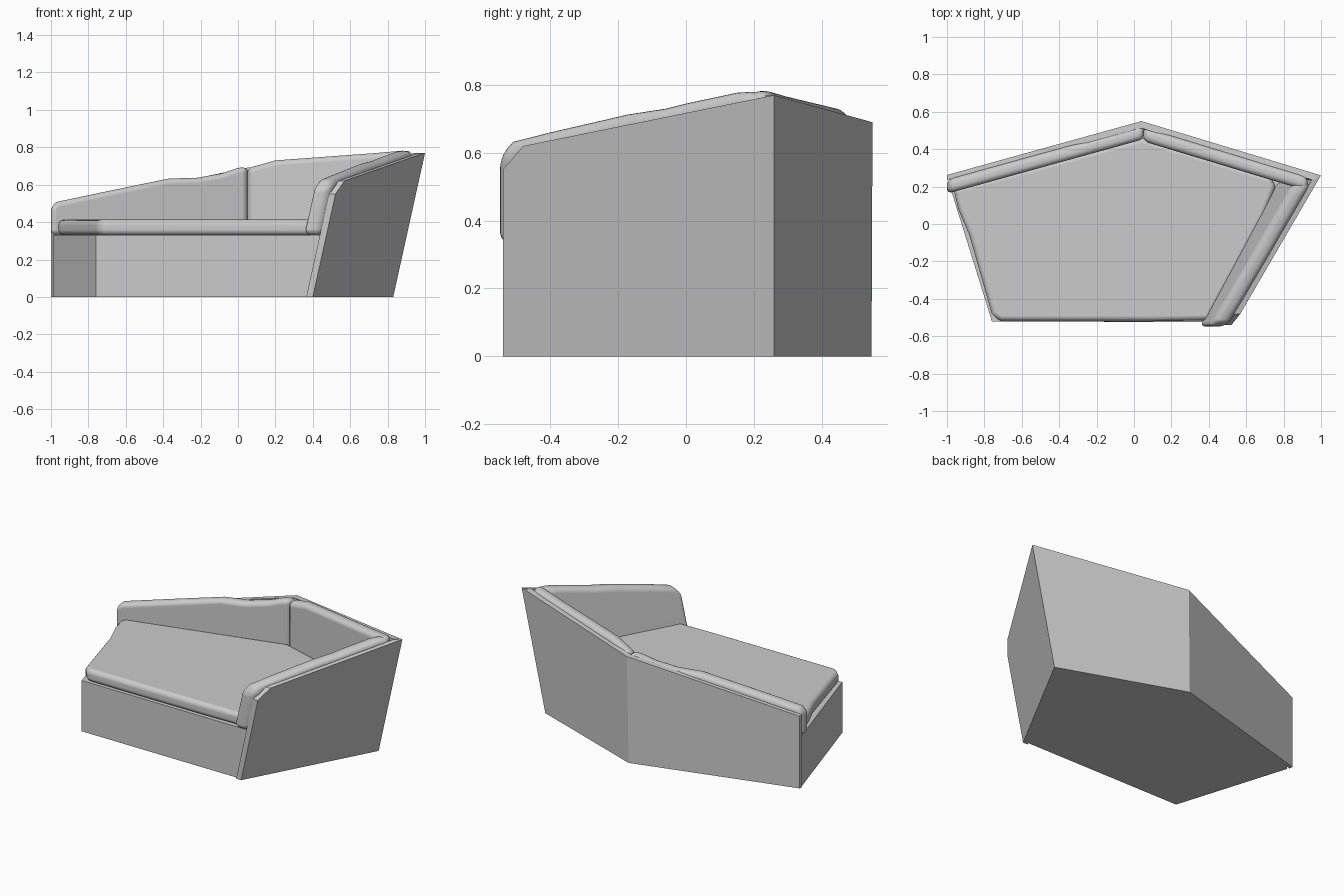
import bpy, bmesh

if "Cube" in bpy.data.objects:
    bpy.data.objects.remove(bpy.data.objects["Cube"])


def loft(name, ring_a, ring_b, bevel=0.0, segments=5):
    """Closed solid between two matching outlines, optionally softened."""
    bm = bmesh.new()
    a = [bm.verts.new(p) for p in ring_a]
    b = [bm.verts.new(p) for p in ring_b]
    n = len(a)
    bm.faces.new(a)
    bm.faces.new(b[::-1])
    for i in range(n):
        j = (i + 1) % n
        bm.faces.new((a[i], b[i], b[j], a[j]))
    bmesh.ops.recalc_face_normals(bm, faces=bm.faces)
    me = bpy.data.meshes.new(name)
    bm.to_mesh(me)
    bm.free()
    ob = bpy.data.objects.new(name, me)
    bpy.context.collection.objects.link(ob)
    if bevel:
        for p in me.polygons:
            p.use_smooth = True
        m = ob.modifiers.new("soft_edges", 'BEVEL')
        m.width = bevel
        m.segments = segments
        m.limit_method = 'ANGLE'
        m.angle_limit = 0.6
        ob.modifiers.new("clean_shading", 'WEIGHTED_NORMAL').keep_sharp = True
    return ob


def arm(y, z, inset):
    """Point on the outward-leaning arm plane, moved inward by inset."""
    return (0.40 + (y + 0.54) * 0.5375 + 0.22 * z - inset, y, z)


def left_back(x, z, inset):
    return (x, 0.262 + (x + 1) * 0.277 - inset, z)


def right_back(x, z, inset):
    return (x, 0.55 - (x - 0.04) * 0.302 - inset, z)


# Pentagonal base block
base = [(-0.99, 0.22), (-0.97, 0.25), (0.03, 0.53), (0.82, 0.25),
        (0.385, -0.525), (-0.76, -0.52)]
top_shift = [0, 0, 0, 0.06, 0.065, 0]
loft("base", [(x, y, 0) for x, y in base],
     [(x + s, y, 0.33) for (x, y), s in zip(base, top_shift)])

# Back shell panels
loft("back_panel_left",
     [(-1, 0.26, 0), (0.03, 0.547, 0), (0.04, 0.55, 0.69), (-1, 0.262, 0.47)],
     [(-1, 0.235, 0), (0.03, 0.51, 0), (0.04, 0.512, 0.69), (-1, 0.235, 0.47)])
loft("back_panel_right",
     [(0.03, 0.547, 0), (0.83, 0.26, 0), (1.0, 0.26, 0.77), (0.04, 0.55, 0.69)],
     [(0.03, 0.51, 0), (0.80, 0.235, 0), (0.955, 0.235, 0.77), (0.04, 0.512, 0.69)])

# Leaning arm shell with a clipped front top corner
panel = [(-0.54, 0), (0.26, 0), (0.26, 0.77), (-0.48, 0.62), (-0.54, 0.55)]
loft("arm_panel", [arm(y, z, 0) for y, z in panel],
     [arm(y, z, 0.035) for y, z in panel])

# Seat cushion
seat = [(-0.965, 0.19), (0.04, 0.46), (0.73, 0.25), (0.76, 0.2), (0.70, 0.05),
        (0.54, -0.25), (0.43, -0.45), (0.40, -0.515), (0.1, -0.52),
        (-0.72, -0.52), (-0.76, -0.48), (-0.88, -0.06), (-0.94, 0.08)]
loft("seat_cushion", [(x, y, 0.33) for x, y in seat],
     [(x, y, 0.413) for x, y in seat], 0.034)

# Back and arm cushions, given by their gently wavy profiles
left = [(-1.0, 0.33), (0.052, 0.33), (0.052, 0.695), (0.0, 0.69), (-0.09, 0.66),
        (-0.22, 0.637), (-0.37, 0.633), (-0.7, 0.565), (-0.97, 0.508), (-1.0, 0.48)]
loft("back_cushion_left", [left_back(x, z, 0.025) for x, z in left],
     [left_back(x, z, 0.10) for x, z in left], 0.03)

right = [(0.05, 0.33), (0.81, 0.33), (0.935, 0.778), (0.88, 0.782), (0.72, 0.768),
         (0.5, 0.752), (0.2, 0.73), (0.1, 0.702), (0.05, 0.69)]
loft("back_cushion_right", [right_back(x, z, 0.03) for x, z in right],
     [right_back(x, z, 0.105) for x, z in right], 0.03)

side = [(-0.548, 0.33), (0.225, 0.33), (0.225, 0.782), (0.15, 0.777), (0.0, 0.745),
        (-0.06, 0.73), (-0.17, 0.713), (-0.4, 0.66), (-0.51, 0.632), (-0.548, 0.59)]
loft("arm_cushion", [arm(y, z, 0.03) for y, z in side],
     [arm(y, z, 0.125) for y, z in side], 0.034)
